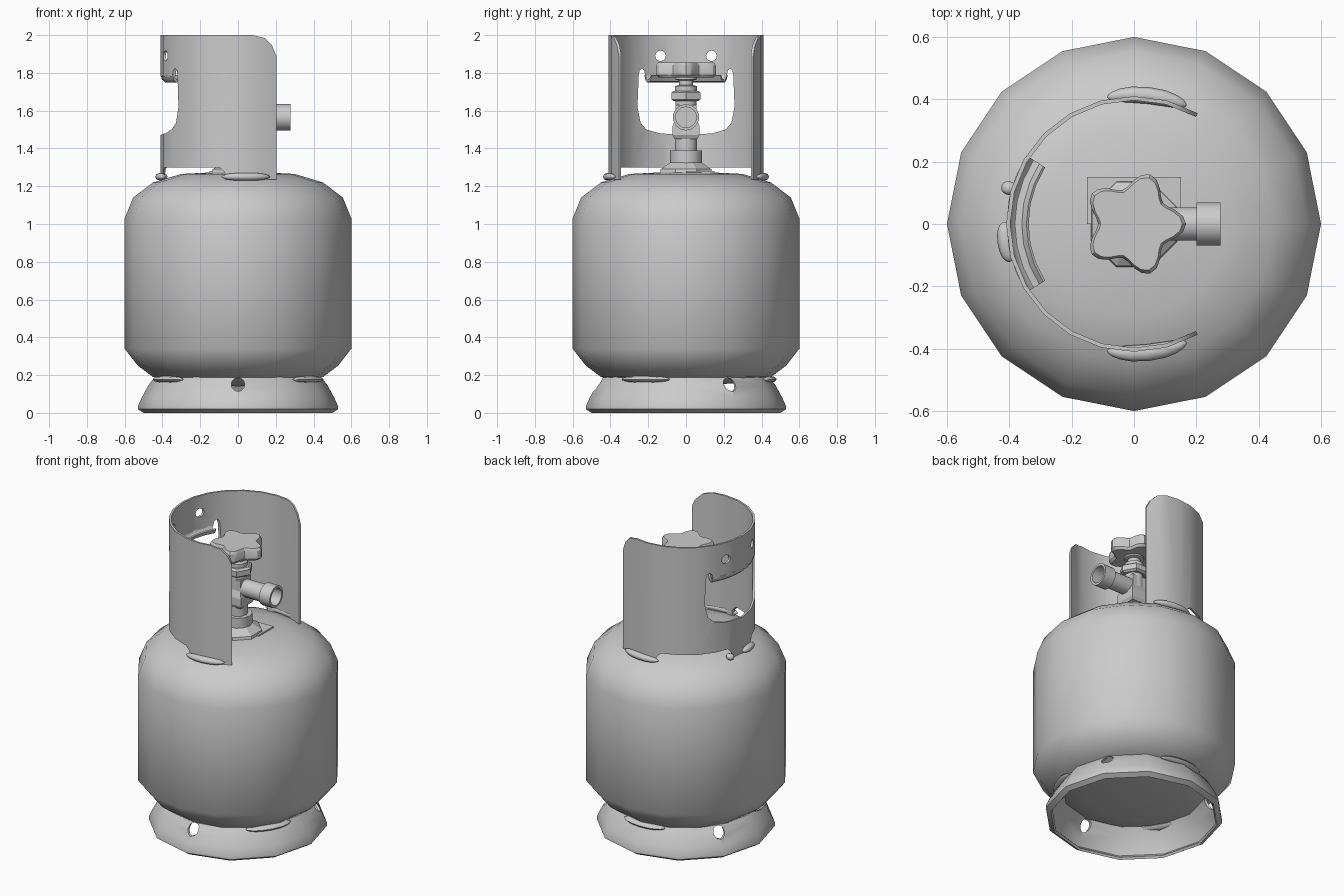
import bpy, bmesh, math
from math import cos, sin, pi, radians

if "Cube" in bpy.data.objects:
    bpy.data.objects.remove(bpy.data.objects["Cube"])

steel = bpy.data.materials.new("grey_steel")
steel.use_nodes = True
steel.diffuse_color = (0.6, 0.6, 0.6, 1)
steel.node_tree.nodes["Principled BSDF"].inputs["Base Color"].default_value = (0.6, 0.6, 0.6, 1)


def finish(name, bm):
    bmesh.ops.remove_doubles(bm, verts=bm.verts, dist=1e-5)
    bmesh.ops.recalc_face_normals(bm, faces=bm.faces)
    mesh = bpy.data.meshes.new(name)
    bm.to_mesh(mesh)
    bm.free()
    mesh.materials.append(steel)
    ob = bpy.data.objects.new(name, mesh)
    bpy.context.collection.objects.link(ob)
    return ob


def activate(ob):
    bpy.ops.object.select_all(action='DESELECT')
    ob.select_set(True)
    bpy.context.view_layer.objects.active = ob


def smooth(ob, angle=40):
    activate(ob)
    bpy.ops.object.shade_smooth_by_angle(angle=radians(angle))


def revolve(name, profile, n, start=0, sweep=360):
    """Turn an (r, z) profile about z; a partial sweep gets end caps."""
    bm = bmesh.new()
    full = sweep == 360
    rings = []
    for i in range(n if full else n + 1):
        a = radians(start + sweep * i / n)
        rings.append([bm.verts.new((r * cos(a), r * sin(a), z)) for r, z in profile])
    m = len(profile)
    on_axis = profile[0][0] == 0 and profile[-1][0] == 0
    for i in range(n):
        p, q = rings[i], rings[(i + 1) % len(rings)]
        for j in range(m - 1 if on_axis else m):
            k = (j + 1) % m
            bm.faces.new((p[j], p[k], q[k], q[j]))
    if not full:
        bm.faces.new(rings[0])
        bm.faces.new(rings[-1])
    return finish(name, bm)


def stack(name, steps, n, start=0):
    return revolve(name, [(0, steps[0][1])] + steps + [(0, steps[-1][1])], n, start)


def prism(name, outline, angle, near, far):
    """Extrude an upright (sideways, z) outline along a heading."""
    bm = bmesh.new()
    a = radians(angle)
    ends = [[bm.verts.new((cos(a) * r - sin(a) * s, sin(a) * r + cos(a) * s, z))
             for s, z in outline] for r in (near, far)]
    for e in ends:
        bm.faces.new(e)
    m = len(outline)
    for j in range(m):
        k = (j + 1) % m
        bm.faces.new((ends[0][j], ends[0][k], ends[1][k], ends[1][j]))
    return finish(name, bm)


def cut(ob, *shape):
    cutter = prism("cutter", *shape)
    cutter.hide_render = True
    mod = ob.modifiers.new("cut", 'BOOLEAN')
    mod.operation = 'DIFFERENCE'
    mod.solver = 'EXACT'
    mod.object = cutter
    activate(ob)
    bpy.ops.object.modifier_apply(modifier=mod.name)
    bpy.data.objects.remove(cutter)


def circle(s, z, r, n=12):
    return [(s + r * cos(2 * pi * i / n), z + r * sin(2 * pi * i / n)) for i in range(n)]


def weld(name, angle, half, radius, z, depth, height):
    """Flattened bead bent round the axis."""
    bm = bmesh.new()
    bmesh.ops.create_uvsphere(bm, u_segments=8, v_segments=10, radius=1)
    for v in bm.verts:
        along = math.copysign(abs(v.co.z) ** 0.8, v.co.z)
        a = radians(angle + half * along)
        r = radius + depth * v.co.x
        v.co = (r * cos(a), r * sin(a), z + height * v.co.y)
    smooth(finish(name, bm), 60)


# Tank
smooth(revolve("tank", [(0, .14), (.3, .16), (.45, .19), (.53, .25), (.6, .34), (.6, 1.03),
                        (.555, 1.14), (.45, 1.22), (.3, 1.265), (0, 1.28)], 16))

# Foot ring with drain holes
foot = revolve("foot_ring", [(.44, .19), (.475, .145), (.51, .08), (.53, .035), (.53, .02),
                             (.5, 0), (.49, .012), (.513, .035), (.495, .08), (.46, .14),
                             (.428, .185)], 12)
for heading in (-90, 30, 150):
    cut(foot, circle(0, .15, .036), heading, .3, .7)
smooth(foot)
for heading in (-150, -30, 90):
    weld("foot_weld", heading, 19, .445, .178, .035, .018)

# Guard collar: window, peep holes, raised lower edge, rounded end corners
guard = revolve("guard", [(.41, 1.235), (.41, 2), (.397, 2), (.397, 1.235)], 16, 60, 240)
half = [(.14, 1.48), (.21, 1.5), (.24, 1.535), (.257, 1.62), (.25, 1.79), (.245, 1.815),
        (.232, 1.825), (.22, 1.81), (.215, 1.78)]
cut(guard, [(0, 1.47)] + half + [(-s, z) for s, z in reversed(half)], 180, .2, .6)
for side in (-1, 1):
    cut(guard, circle(side * .135, 1.89, .028), 180, .2, .6)
    cut(guard, [(-.223, 1.15), (-.223, 1.27), (-.2, 1.3), (.2, 1.3), (.223, 1.27), (.223, 1.15)],
        180 + side * 47, .2, .6)
cut(guard, [(.08, 2), (.14, 1.985), (.18, 1.945), (.207, 1.88), (.3, 1.88), (.3, 2.1), (.08, 2.1)],
    -90, -.6, .6)
smooth(guard)

# Grip rolled inward from the top of the window
smooth(revolve("guard_grip", [(.409, 1.79), (.403, 1.765), (.385, 1.75), (.355, 1.755), (.338, 1.785),
                              (.345, 1.79), (.36, 1.768), (.382, 1.762), (.394, 1.772), (.398, 1.79)],
               6, 147.5, 65))

# Beads joining the guard to the tank
for heading, spread in ((-84, 18), (84, 18), (188, 9), (164, 3)):
    weld("guard_weld", heading, spread, .415, 1.25, .027, .021)

# Valve
bm = bmesh.new()
bmesh.ops.create_cube(bm, size=1)
for v in bm.verts:
    v.co = (v.co.x * .3, v.co.y * .15 + .075, v.co.z * .01 + 1.276)
finish("valve_pad", bm)
smooth(stack("valve_flange", [(.15, 1.27), (.145, 1.29), (.09, 1.325)], 8, 22.5), 20)
smooth(stack("valve_neck", [(.086, 1.32), (.086, 1.39)], 12))
smooth(stack("valve_stem", [(.06, 1.38), (.06, 1.46)], 10))
finish_block = stack("valve_block", [(.085, 1.45), (.1, 1.47), (.1, 1.52), (.078, 1.56), (.078, 1.63)], 4, 45)
smooth(stack("valve_bonnet", [(.058, 1.55), (.058, 1.66)], 10))
stack("valve_nut", [(.075, 1.65), (.09, 1.66), (.09, 1.695), (.075, 1.705)], 6)
smooth(stack("spindle", [(.06, 1.7), (.06, 1.73), (.04, 1.735), (.04, 1.76), (.06, 1.765), (.06, 1.79)], 10))

# Outlet pipe, hollow at its mouth
outlet = revolve("outlet", [(0, 0), (.055, 0), (.055, .2), (.07, .2), (.07, .277),
                            (.055, .277), (.055, .1), (0, .1)], 14)
outlet.rotation_euler.y = pi / 2
outlet.location.z = 1.565
smooth(outlet)

# Five-lobed handwheel
bm = bmesh.new()
count = 40
levels = [(.9, 1.775), (1, 1.79), (1, 1.84), (.93, 1.856)]
rings = []
for scale, z in levels:
    ring = []
    for i in range(count):
        a = 2 * pi * i / count
        r = scale * (.141 + .026 * cos(5 * a))
        ring.append(bm.verts.new((r * cos(a), r * sin(a), z)))
    rings.append(ring)
for low, high in zip(rings, rings[1:]):
    for i in range(count):
        k = (i + 1) % count
        bm.faces.new((low[i], low[k], high[k], high[i]))
bm.faces.new(rings[0])
bm.faces.new(rings[-1])
smooth(finish("handwheel", bm), 30)
